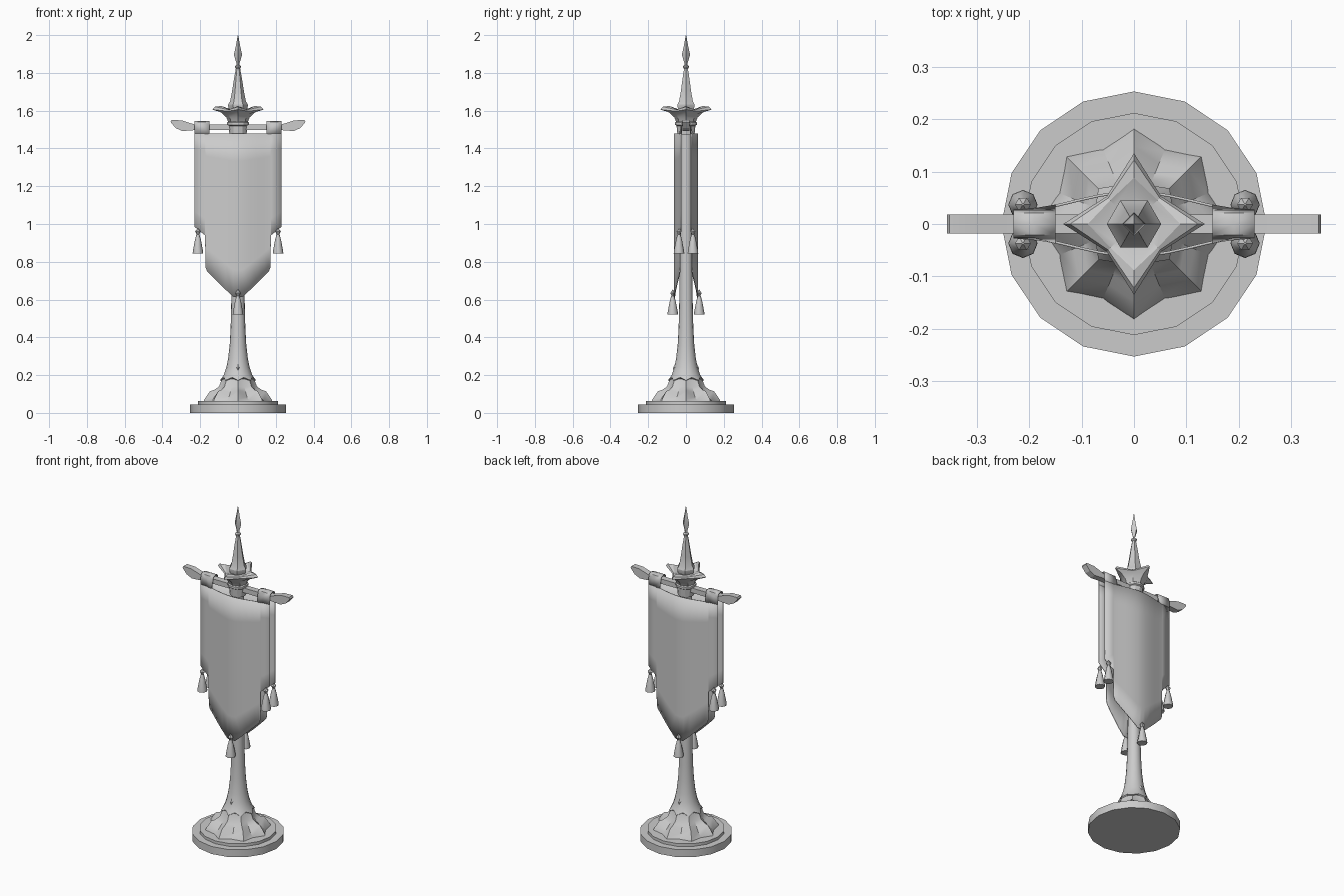
import bpy, bmesh, math
from math import sin, cos, pi, radians

if "Cube" in bpy.data.objects:
    bpy.data.objects.remove(bpy.data.objects["Cube"], do_unlink=True)

GREY = (0.6, 0.6, 0.6, 1)
stone = bpy.data.materials.new("plain grey")
stone.use_nodes = True
stone.diffuse_color = GREY
stone.node_tree.nodes["Principled BSDF"].inputs["Base Color"].default_value = GREY


def finish(bm, name, angle=25, closed=True):
    if closed:
        bmesh.ops.recalc_face_normals(bm, faces=bm.faces)
    mesh = bpy.data.meshes.new(name)
    bm.to_mesh(mesh)
    bm.free()
    mesh.materials.append(stone)
    ob = bpy.data.objects.new(name, mesh)
    bpy.context.collection.objects.link(ob)
    bpy.ops.object.select_all(action="DESELECT")
    ob.select_set(True)
    bpy.context.view_layer.objects.active = ob
    bpy.ops.object.shade_smooth_by_angle(angle=radians(angle))
    return ob


def lathe(name, rings, sides, at=(0, 0), angle=25):
    """Rings are (radius, z), or (radius, z, valley radius, valley z) for petals."""
    bm = bmesh.new()
    loops = []
    for ring in rings:
        loop = []
        for i in range(sides):
            r, z = ring[-2:] if i % 2 else ring[:2]
            a = 2 * pi * i / sides
            loop.append(bm.verts.new((at[0] + r * cos(a), at[1] + r * sin(a), z)))
        loops.append(loop)
    for lo, hi in zip(loops, loops[1:]):
        for i in range(sides):
            j = (i + 1) % sides
            bm.faces.new((lo[i], lo[j], hi[j], hi[i]))
    bm.faces.new(loops[0][::-1])
    bm.faces.new(loops[-1])
    return finish(bm, name, angle)


# Stepped base, petalled foot and flared column
lathe("base_plinth", [(.253, 0), (.253, .045)], 16)
lathe("base_step", [(.212, .045), (.212, .062)], 16)
lathe("foot_petals", [(.182, .06, .155, .06), (.178, .072, .15, .066), (.148, .115, .125, .085),
                      (.125, .122, .105, .11), (.1, .14, .09, .135), (.085, .18, .075, .18)], 16)
lathe("column_skirt", [(.07, .165, .07, .18), (.096, .172, .08, .188), (.076, .2, .073, .205),
                       (.062, .24), (.052, .29), (.044, .36), (.039, .45), (.036, .56),
                       (.033, .8), (.033, 1.48)], 16, angle=35)
lathe("collar", [(.045, 1.47), (.05, 1.52), (.057, 1.525), (.057, 1.537), (.05, 1.542)], 12)

# Crown of four curling petals
lathe("crown_petals", [(.05, 1.535), (.062, 1.565, .06, 1.56), (.092, 1.592, .072, 1.58),
                       (.135, 1.606, .074, 1.597), (.122, 1.621, .07, 1.605),
                       (.088, 1.625, .064, 1.604), (.05, 1.605)], 8)

# Spire with a pointed finial
lathe("spire", [(.045, 1.6), (.052, 1.622), (.052, 1.632), (.042, 1.65), (.031, 1.705),
                (.021, 1.77), (.011, 1.825)], 6)
lathe("finial_ring", [(.01, 1.822), (.016, 1.83), (.016, 1.836), (.009, 1.842)], 8)
lathe("finial_point", [(.008, 1.84), (.009, 1.855), (.022, 1.895), (.011, 1.945), (.001, 2)], 4)

# Crossbar with flared, upturned ends
bm = bmesh.new()
half = [(0, 1.527), (.23, 1.527), (.3, 1.549), (.352, 1.55), (.357, 1.54),
        (.33, 1.508), (.295, 1.492), (.23, 1.497), (0, 1.499)]
outline = half + [(-x, z) for x, z in half[-2:0:-1]]
face = bm.faces.new([bm.verts.new((x, -.018, z)) for x, z in outline])
moved = bmesh.ops.extrude_face_region(bm, geom=[face])["geom"]
bmesh.ops.translate(bm, vec=(0, .036, 0), verts=[v for v in moved if isinstance(v, bmesh.types.BMVert)])
finish(bm, "crossbar")


def drape(x):
    """Distance of the cloth from the pole's centre plane."""
    return .025 + .036 * cos(pi * x / .46) ** 2


def cloth_strip(name, columns):
    """Columns are rows of points; neighbours are joined by quads."""
    bm = bmesh.new()
    grid = [[bm.verts.new(p) for p in col] for col in columns]
    for a, b in zip(grid, grid[1:]):
        for i in range(len(a) - 1):
            bm.faces.new((a[i], b[i], b[i + 1], a[i + 1]))
    ob = finish(bm, name, 40)
    solid = ob.modifiers.new("thickness", "SOLIDIFY")
    solid.thickness = .005
    solid.offset = 0


# Front and back banners, with a pointed lower edge
hem = [(.23, .985), (.174, .94), (.171, .77), (.163, .748), (.14, .725), (.105, .69),
       (.065, .652), (.025, .615), (0, .612)]
edge = [(-x, z) for x, z in hem] + hem[-2::-1]
ROWS = 6
for side, name in ((-1, "front_banner"), (1, "back_banner")):
    cloth_strip(name, [[(x, side * drape(x), 1.478 + (z - 1.478) * i / ROWS) for i in range(ROWS + 1)]
                       for x, z in edge])

# Hanging loops over the crossbar
for side, name in ((1, "left_loop"), (-1, "right_loop")):
    columns = []
    for x in (.15, .19, .23):
        d = drape(x)
        columns.append([(side * x, y, z) for y, z in (
            (-d, 1.476), (-.024, 1.52), (-.019, 1.538), (0, 1.543),
            (.019, 1.538), (.024, 1.52), (d, 1.476))])
    cloth_strip(name, columns)


# Tassels: a knot above a bell-shaped skirt
def tassel(name, x, y, z):
    lathe(name + "_knot", [(.002, z + .132), (.015, z + .115), (.004, z + .095)], 6, (x, y))
    lathe(name + "_skirt", [(.028, z), (.027, z + .012), (.016, z + .07), (.008, z + .1)], 8, (x, y), 50)


for y, depth in ((-1, "front"), (1, "back")):
    tassel(depth + "_middle_tassel", 0, y * .07, .52)
    for x, side in ((1, "left"), (-1, "right")):
        tassel(f"{depth}_{side}_tassel", x * .212, y * .037, .845)

# Small leaf reliefs on the column
for y, depth in ((-1, "front"), (1, "back")):
    bm = bmesh.new()
    rim = [bm.verts.new((x, y * r, z)) for x, r, z in
           ((0, .066, .2), (.012, .056, .245), (0, .05, .275), (-.012, .056, .245))]
    peak = bm.verts.new((0, y * .068, .24))
    for a, b in zip(rim, rim[1:] + rim[:1]):
        bm.faces.new((a, b, peak))
    bm.faces.new(rim)
    finish(bm, depth + "_leaf")
